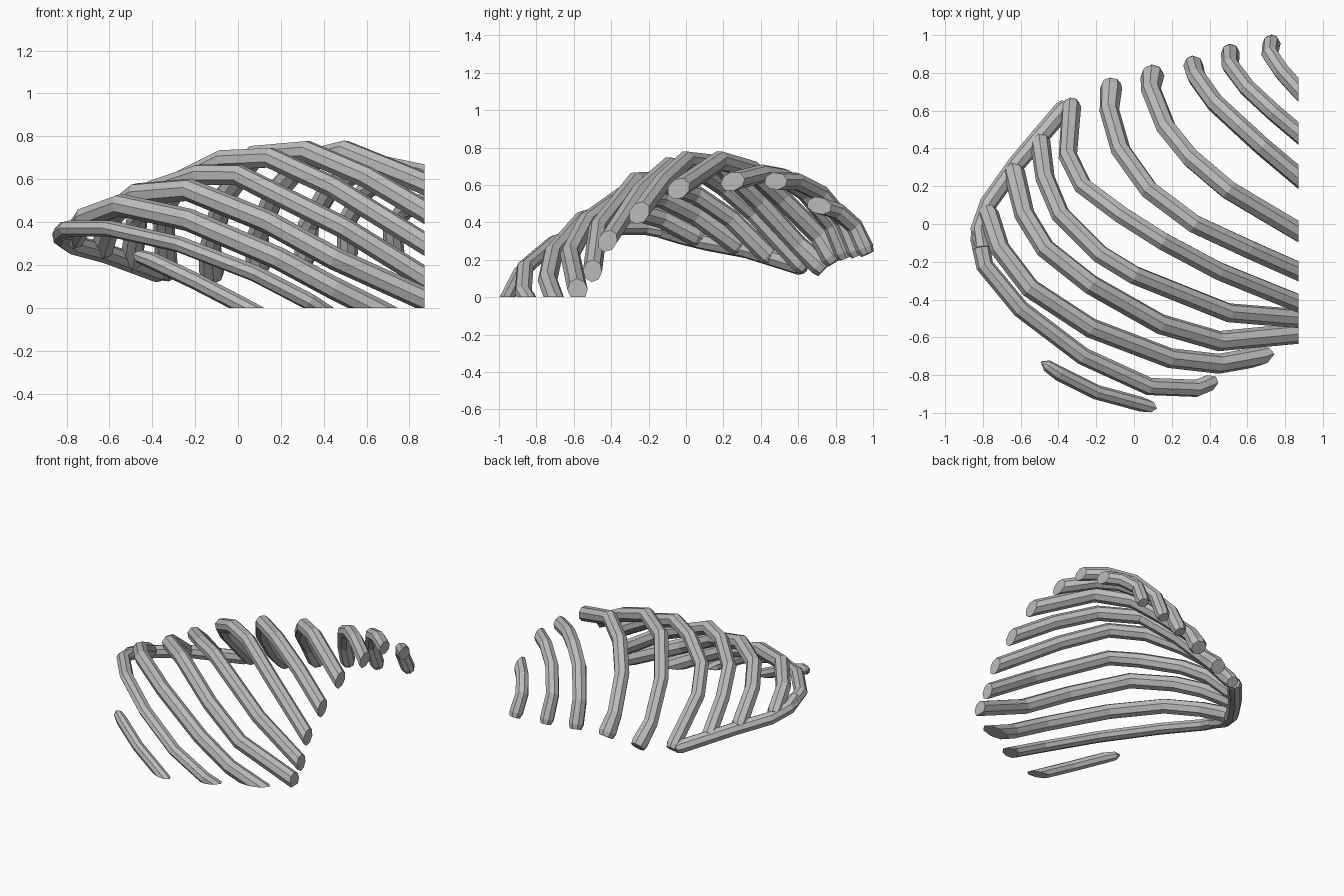
import bpy, bmesh, math
from mathutils import Vector

cube = bpy.data.objects.get("Cube")
if cube:
    bpy.data.objects.remove(cube, do_unlink=True)

bone = bpy.data.materials.new("bone_grey")
bone.use_nodes = True
colour = (0.5, 0.5, 0.5, 1)
bone.diffuse_color = colour
bone.node_tree.nodes["Principled BSDF"].inputs["Base Color"].default_value = colour

SIDES = 8
SIDE_LIMIT = 0.87


def tangent_at(points, i):
    before = points[max(i - 1, 0)]
    after = points[min(i + 1, len(points) - 1)]
    here = points[i]
    total = Vector()
    for step in (here - before, after - here):
        if step.length > 0:
            total += step.normalized()
    return total.normalized()


def slice_off(bm, point, normal):
    """Cut away everything beyond a plane and close the cut."""
    geometry = bm.verts[:] + bm.edges[:] + bm.faces[:]
    bmesh.ops.bisect_plane(bm, geom=geometry, plane_co=point,
                           plane_no=normal, clear_outer=True)
    open_edges = [e for e in bm.edges if e.is_boundary]
    if open_edges:
        bmesh.ops.holes_fill(bm, edges=open_edges, sides=0)


def bone_tube(name, path, radius, tip=0.8, knob=1.05, flat=1.0):
    """Sweep a faceted section along a path; knob swells the blunt first end."""
    points = [Vector(p) for p in path]
    first_step = (points[1] - points[0]).normalized()
    points.insert(1, points[0] + first_step * 0.035)
    radii = [radius] * len(points)
    radii[0] = radius * tip
    radii[1] = radius * knob

    bm = bmesh.new()
    rings = []
    old_tangent = tangent_at(points, 0)
    across = old_tangent.orthogonal().normalized()
    for i, centre in enumerate(points):
        tangent = tangent_at(points, i)
        across = old_tangent.rotation_difference(tangent) @ across
        other = tangent.cross(across)
        ring = []
        for k in range(SIDES):
            a = math.tau * k / SIDES
            offset = across * math.cos(a) + other * math.sin(a)
            offset.z *= flat
            ring.append(bm.verts.new(centre + offset * radii[i]))
        rings.append(ring)
        old_tangent = tangent

    for near, far in zip(rings, rings[1:]):
        for k in range(SIDES):
            n = (k + 1) % SIDES
            bm.faces.new((near[k], near[n], far[n], far[k]))
    bm.faces.new(rings[0][::-1])
    bm.faces.new(rings[-1])

    # Flat trims at the midline side and at the ground
    slice_off(bm, Vector((SIDE_LIMIT, 0, 0)), Vector((1, 0, 0)))
    slice_off(bm, Vector((0, 0, 0)), Vector((0, 0, -1)))
    bmesh.ops.recalc_face_normals(bm, faces=bm.faces[:])

    mesh = bpy.data.meshes.new(name)
    bm.to_mesh(mesh)
    bm.free()
    mesh.materials.append(bone)
    obj = bpy.data.objects.new(name, mesh)
    bpy.context.collection.objects.link(obj)
    return obj


# Upper ribs, each from its free tip up over the arch
bone_tube("rib_first", [
    (.73, .97, .23), (.72, .9, .38), (.78, .81, .46), (.87, .71, .49),
    (1, .58, .52)], .046)
bone_tube("rib_second", [
    (.51, .92, .22), (.51, .84, .41), (.6, .72, .555), (.74, .59, .62),
    (.87, .48, .62), (1, .37, .62)], .047)
bone_tube("rib_third", [
    (.31, .855, .21), (.33, .78, .39), (.43, .64, .56), (.56, .52, .64),
    (.68, .41, .66), (.87, .25, .62), (1, .14, .57)], .05)
bone_tube("rib_fourth", [
    (.1, .8, .19), (.09, .71, .33), (.17, .51, .53), (.3, .35, .68),
    (.5, .18, .73), (.87, -.04, .58), (1, -.11, .52)], .053, tip=1, knob=1.2)
bone_tube("rib_fifth", [
    (-.12, .74, .15), (-.13, .6, .28), (-.07, .39, .51), (.08, .18, .71),
    (.32, 0, .73), (.6, -.13, .61), (.87, -.25, .45),
    (1, -.31, .37)], .052, tip=1, knob=1.15)

# Middle ribs, joined to the margin
bone_tube("rib_sixth", [
    (-.33, .64, .15), (-.35, .36, .45), (-.27, .2, .59), (-.07, .05, .69),
    (.15, -.09, .7), (.45, -.25, .56), (.87, -.42, .3), (1, -.47, .22)], .05)
bone_tube("rib_seventh", [
    (-.5, .46, .2), (-.47, .24, .42), (-.39, .05, .55), (-.18, -.16, .62),
    (0, -.27, .62), (.5, -.47, .37), (.87, -.5, .14), (1, -.5, .06)], .051)
bone_tube("rib_eighth", [
    (-.64, .3, .26), (-.58, .05, .44), (-.47, -.13, .53), (-.23, -.32, .55),
    (.14, -.53, .4), (.45, -.62, .23), (.87, -.58, .04), (1, -.56, -.02)], .054)

# Lower ribs, trimmed by the ground
bone_tube("rib_ninth", [
    (-.78, .08, .31), (-.71, -.13, .42), (-.55, -.34, .48), (-.23, -.55, .41),
    (.19, -.71, .23), (.45, -.74, .09), (.67, -.7, -.02),
    (.8, -.66, -.09)], .053)
bone_tube("rib_tenth", [
    (-.825, -.04, .34), (-.79, -.22, .37), (-.6, -.45, .37), (-.27, -.7, .295),
    (.08, -.86, .16), (.33, -.87, .03), (.45, -.82, -.05)], .047, flat=.8)
bone_tube("floating_rib", [
    (-.49, -.73, .25), (-.4, -.79, .22), (-.2, -.89, .125),
    (.06, -.96, -.01), (.15, -.985, -.06)], .039, tip=.1, knob=.8)

# Cartilage band tying the rib tips together
bone_tube("rib_margin", [
    (-.355, .63, .16), (-.62, .32, .255), (-.77, .11, .295), (-.82, -.03, .33),
    (-.805, -.13, .36)], .047)
